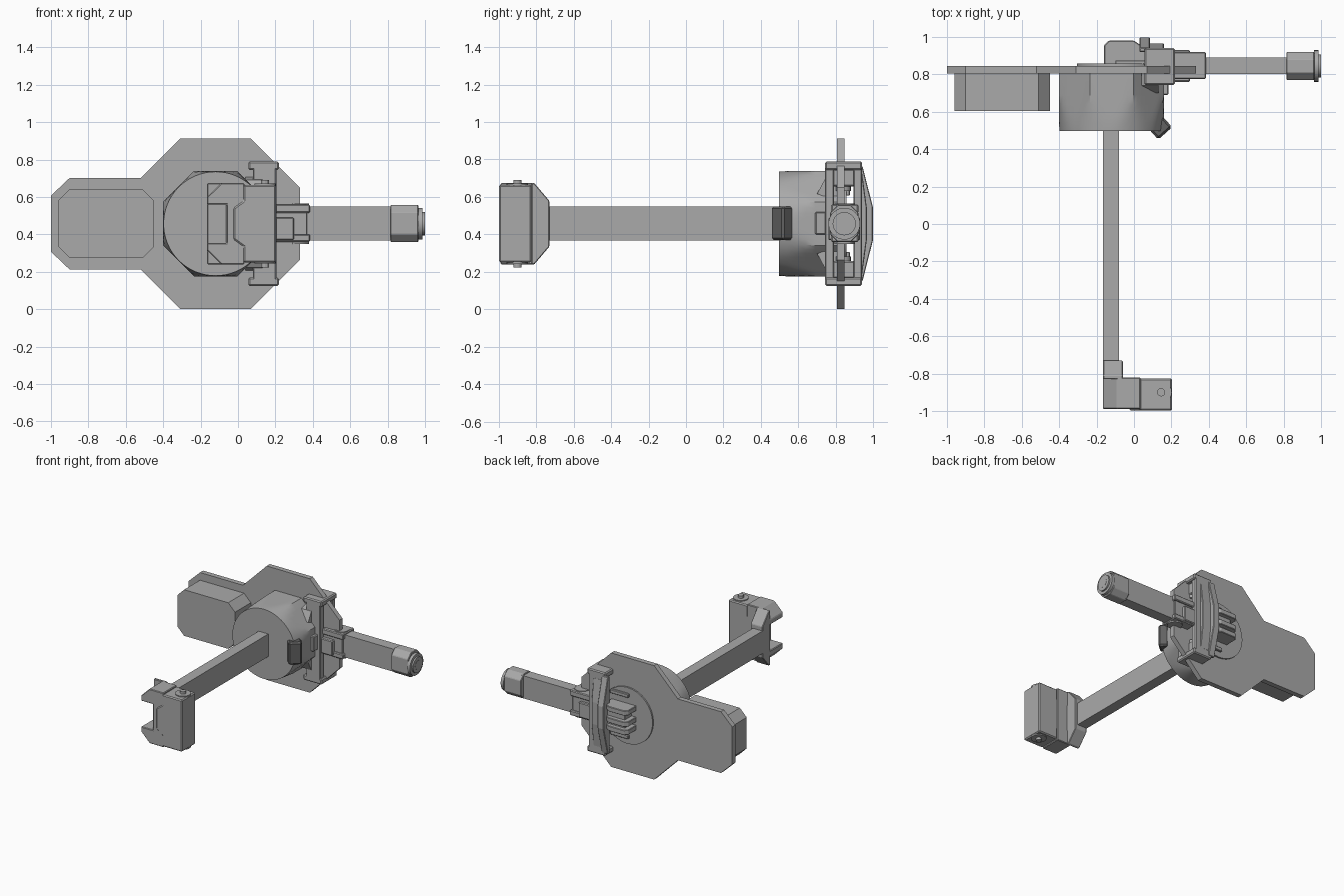
import bpy, bmesh, math
from mathutils import Matrix, Vector

cube = bpy.data.objects.get("Cube")
if cube:
    bpy.data.objects.remove(cube, do_unlink=True)


def material(name, v):
    m = bpy.data.materials.new(name)
    m.use_nodes = True
    m.diffuse_color = (v, v, v, 1)
    m.node_tree.nodes["Principled BSDF"].inputs["Base Color"].default_value = (v, v, v, 1)
    return m


GREY = material("plain grey", 0.4)
DARK = material("dark grey", 0.12)
MID = 0.457  # height of the arm axes


def finish(name, bm, mat=GREY, bevel=0.0, smooth=False):
    bmesh.ops.recalc_face_normals(bm, faces=bm.faces)
    me = bpy.data.meshes.new(name)
    bm.to_mesh(me)
    bm.free()
    ob = bpy.data.objects.new(name, me)
    bpy.context.collection.objects.link(ob)
    me.materials.append(mat)
    if bevel:
        mod = ob.modifiers.new("edge", "BEVEL")
        mod.width, mod.segments = bevel, 1
    if smooth:
        bpy.ops.object.select_all(action="DESELECT")
        ob.select_set(True)
        bpy.context.view_layer.objects.active = ob
        bpy.ops.object.shade_smooth_by_angle(angle=math.radians(25))
    return ob


def box(name, x, y, z, bevel=0.0, mat=GREY, turn=0):
    bm = bmesh.new()
    bmesh.ops.create_cube(bm, size=1)
    lo, hi = Vector((x[0], y[0], z[0])), Vector((x[1], y[1], z[1]))
    bmesh.ops.scale(bm, vec=hi - lo, verts=bm.verts)
    bmesh.ops.rotate(bm, matrix=Matrix.Rotation(turn, 3, "Z"), verts=bm.verts)
    bmesh.ops.translate(bm, vec=(lo + hi) / 2, verts=bm.verts)
    return finish(name, bm, mat, bevel)


def prism(name, pts, axis, a, b, bevel=0.0):
    """Extrude a 2D outline along an axis (outline uses the other two axes in order)."""
    bm = bmesh.new()

    def put(p, d):
        c = list(p)
        c.insert("xyz".index(axis), d)
        return bm.verts.new(c)
    face = bm.faces.new([put(p, a) for p in pts])
    ext = bmesh.ops.extrude_face_region(bm, geom=[face])
    move = [0, 0, 0]
    move["xyz".index(axis)] = b - a
    bmesh.ops.translate(bm, vec=move, verts=[v for v in ext["geom"] if isinstance(v, bmesh.types.BMVert)])
    return finish(name, bm, GREY, bevel)


def chamfered(u, v, c):
    (a, b), (d, e) = u, v
    return [(a + c, d), (b - c, d), (b, d + c), (b, e - c), (b - c, e), (a + c, e), (a, e - c), (a, d + c)]


def disc(name, centre, r, depth, axis, segs=24, r2=None):
    bm = bmesh.new()
    bmesh.ops.create_cone(bm, cap_ends=True, segments=segs, radius1=r,
                          radius2=r if r2 is None else r2, depth=depth)
    rot = {"x": Matrix.Rotation(math.pi / 2, 3, "Y"), "y": Matrix.Rotation(-math.pi / 2, 3, "X"),
           "z": Matrix.Identity(3)}[axis]
    bmesh.ops.rotate(bm, matrix=rot, verts=bm.verts)
    bmesh.ops.translate(bm, vec=centre, verts=bm.verts)
    return finish(name, bm, GREY, 0, True)


def flip(pts):
    """Mirror an open half outline (last item is height) about the arm axis."""
    return pts + [(p[0], 2 * MID - p[1]) for p in reversed(pts)]


# Backing plate and side box
prism("back_plate", flip([(-1, .607), (-.9, .702), (-.52, .702), (-.31, .912), (.07, .912), (.332, .65)]),
      "y", .805, .845)
prism("side_box", chamfered((-.96, -.45), (.273, .641), .06), "y", .605, .806)

# Drum: round at the front, blending to an octagon at the plate
bm = bmesh.new()
N, rings = 64, []
for y, cone in ((.497, .278), (.54, .283), (.59, .289), (.64, .296), (.69, .304), (.806, .32)):
    ring = []
    for i in range(N):
        t = 2 * math.pi * i / N
        off = (t + math.pi / 8) % (math.pi / 4) - math.pi / 8
        r = min(cone, .281 / math.cos(off))
        ring.append(bm.verts.new((-.12 + r * math.cos(t), y, MID + r * math.sin(t))))
    rings.append(ring)
for p, q in zip(rings, rings[1:]):
    for i in range(N):
        bm.faces.new((p[i], p[i - 1], q[i - 1], q[i]))
bm.faces.new(rings[0])
bm.faces.new(rings[-1])
finish("drum", bm, GREY, 0, True)
box("drum_side_block", (.1, .185), (.69, .76), (.40, .52), .006)
box("drum_dark_block", (.092, .192), (.475, .55), (.37, .55), .012, DARK, math.radians(42))

# Long front beam and its clamp head
box("front_beam", (-.165, -.08), (-.80, .5), (.368, .548))
prism("clamp", flip([(-.06, .56), (-.165, .56), (-.165, .60), (-.09, .674), (.035, .674)])[:5]
      + flip([(.035, .674), (-.165, .56)])[2:2]
      + [(.035, .24), (-.09, .24), (-.165, .314), (-.165, .354), (-.06, .354)], "y", -.99, -.82, .005)
prism("clamp_back", flip([(-.83, .674), (-.81, .674), (-.73, .58)]), "x", -.165, -.06, .004)
prism("head_block", flip([(-.025, .54), (.03, .58), (.03, .664), (.203, .664)]), "y", -.998, -.825, .008)
for s in (1, -1):
    disc("head_pivot_ring", (.145, -.90, MID + s * .208), .057, .012, "z")
    disc("head_pivot_pin", (.145, -.90, MID + s * .218), .022, .03, "z", 12)

# Side beam with its end cap
box("side_beam", (.36, .83), (.803, .89), (.368, .548))
prism("end_block", chamfered((.77, .92), (.36, .557), .04), "x", .815, .965, .004)
disc("end_flange", (.975, .845, MID), .085, .024, "x")
disc("end_ring", (.988, .845, MID), .062, .022, "x")
disc("end_hub", (.993, .845, MID), .035, .014, "x")

# Clevis joining the side beam to the yoke
box("clevis", (.20, .385), (.775, .92), (.36, .40), .006)
box("clevis_top", (.20, .385), (.775, .92), (.515, .56), .006)
box("clevis_core", (.20, .37), (.79, .905), (.39, .52), .004)
box("clevis_web", (.19, .30), (.76, .93), (.37, .49), .006)
disc("clevis_pin", (.325, .847, MID), .055, .215, "z")

# Upright yoke wrapped round the plate
for y in ((.742, .79), (.893, .94)):
    box("yoke_upright", (.08, .205), y, (.15, .77), .006)
for s in (1, -1):
    z = sorted((MID + s * .287, MID + s * .332))
    box("yoke_cap", (.055, .218), (.742, .94), z, .008)
    box("yoke_neck", (.09, .19), (.77, .915), sorted((MID + s * .2, MID + s * .29)), .006)
    disc("yoke_pin", (.145, .84, MID + s * .24), .04, .13, "z", 16)
    prism("drum_wedge", [(.70, MID + s * .16), (.74, MID + s * .235), (.806, MID + s * .25),
                         (.806, MID + s * .12)], "x", .04, .13)
prism("yoke_arch", flip([(.92, .765), (.942, .765), (.998, .545)]), "x", .03, .085, .004)
prism("yoke_arch_web", flip([(.92, .73), (.94, .73), (.965, .545)]), "x", .07, .16, .004)

# Rear hub disc and its lugs
disc("rear_disc", (-.08, .85, MID), .225, .014, "y", 32)
for z in (.36, .425, .515):
    prism("rear_lug", [(-.16, .85), (-.16, .955), (-.135, .98), (.0, .98), (.06, .94), (.06, .85)],
          "z", z, z + .04, .004)
box("rear_lug_core", (-.12, .06), (.85, .945), (.37, .54), .004)
for s in (1, -1):
    box("rear_guide", (-.10, .06), (.848, .875), sorted((MID + s * .15, MID + s * .18)), .004)
